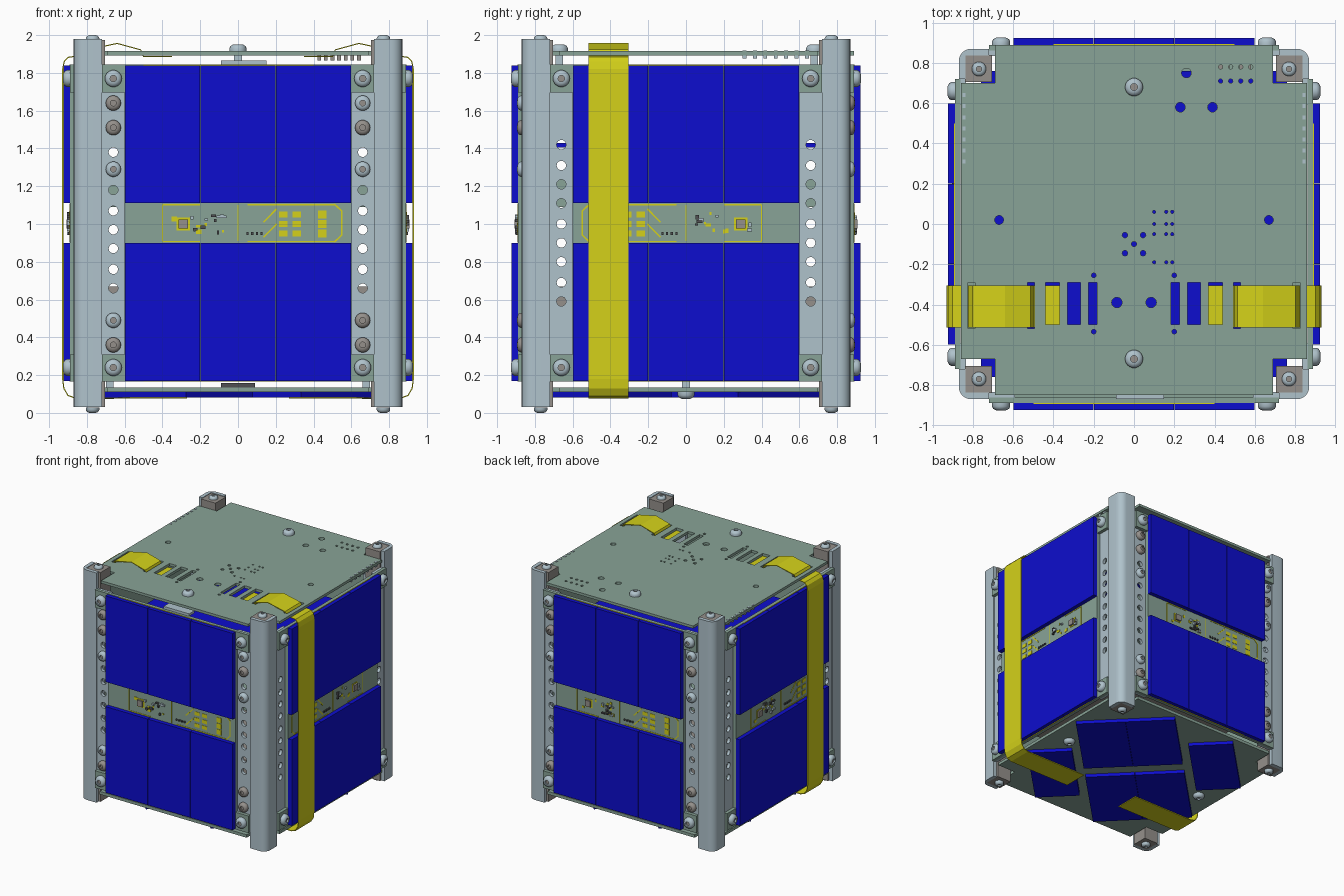
import bpy, bmesh, math, random
from mathutils import Matrix, Vector

if "Cube" in bpy.data.objects:
    bpy.data.objects.remove(bpy.data.objects["Cube"])
random.seed(4)


def material(name, rgb):
    m = bpy.data.materials.new(name)
    m.use_nodes = True
    m.diffuse_color = (*rgb, 1)
    m.node_tree.nodes["Principled BSDF"].inputs["Base Color"].default_value = (*rgb, 1)
    return m


BLUE = material("cell blue", (0.004, 0.004, 0.62))
GREEN = material("board green", (0.25, 0.37, 0.31))
METAL = material("pale metal", (0.43, 0.54, 0.60))
GREY = material("warm grey", (0.30, 0.28, 0.26))
YELLOW = material("tape yellow", (0.66, 0.64, 0.01))
DARK = material("chip dark", (0.08, 0.08, 0.085))


def add(name, mesh, matrix=Matrix()):
    ob = bpy.data.objects.new(name, mesh)
    bpy.context.collection.objects.link(ob)
    ob.matrix_world = matrix
    return ob


def box(name, lo, hi, mat, matrix=Matrix()):
    lo, hi = Vector(lo), Vector(hi)
    bm = bmesh.new()
    bmesh.ops.create_cube(bm, size=1)
    bmesh.ops.scale(bm, vec=hi - lo, verts=bm.verts)
    bmesh.ops.translate(bm, vec=(lo + hi) / 2, verts=bm.verts)
    me = bpy.data.meshes.new(name)
    bm.to_mesh(me)
    bm.free()
    me.materials.append(mat)
    return add(name, me, matrix)


def circle(x, y, r, n=14):
    return [(x + r * math.cos(math.tau * i / n), y + r * math.sin(math.tau * i / n)) for i in range(n)]


def rect(x0, x1, y0, y1):
    return [(x0, y0), (x1, y0), (x1, y1), (x0, y1)]


def plate(name, loops, lo, hi, mat, matrix=Matrix()):
    """Extrude an outline with holes from height lo to hi."""
    cu = bpy.data.curves.new(name, "CURVE")
    cu.dimensions, cu.fill_mode, cu.extrude = "2D", "BOTH", (hi - lo) / 2
    for pts in loops:
        sp = cu.splines.new("POLY")
        sp.points.add(len(pts) - 1)
        for p, (x, y) in zip(sp.points, pts):
            p.co = (x, y, 0, 1)
        sp.use_cyclic_u = True
    tmp = bpy.data.objects.new(name, cu)
    me = bpy.data.meshes.new_from_object(tmp)
    bpy.data.objects.remove(tmp)
    bpy.data.curves.remove(cu)
    me.transform(Matrix.Translation((0, 0, (lo + hi) / 2)))
    me.materials.clear()
    me.materials.append(mat)
    me.name = name
    me.shade_smooth()
    me.set_sharp_from_angle(angle=math.radians(35))
    return add(name, me, matrix)


def screw_mesh(mat):
    """Domed head with a socket, standing on z = 0."""
    bm = bmesh.new()
    rings = [(0.045, 0), (0.045, 0.016), (0.039, 0.028), (0.026, 0.035), (0.017, 0.036), (0.017, 0.024)]
    loops = [[bm.verts.new((x, y, z)) for x, y in circle(0, 0, r, 18)] for r, z in rings]
    for a, b in zip(loops, loops[1:]):
        for i in range(18):
            j = (i + 1) % 18
            bm.faces.new((a[i], a[j], b[j], b[i]))
    bm.faces.new(loops[-1]).material_index = 1
    bm.faces.new(loops[0][::-1])
    me = bpy.data.meshes.new("screw")
    bm.to_mesh(me)
    bm.free()
    me.materials.append(mat)
    me.materials.append(GREY)
    me.shade_smooth()
    me.set_sharp_from_angle(angle=math.radians(40))
    return me


SCREW, GREY_SCREW = screw_mesh(METAL), screw_mesh(GREY)


def screw(name, pos, matrix=Matrix(), mesh=SCREW, size=1.0, flip=False):
    m = matrix @ Matrix.Translation(pos)
    if flip:
        m = m @ Matrix.Rotation(math.pi, 4, "X")
    add(name, mesh, m @ Matrix.Scale(size, 4))


# Corner rails with end blocks
arc = [(0.81 + 0.06 * math.sin(a), 0.81 + 0.06 * math.cos(a)) for a in [i * math.pi / 12 for i in range(7)]]
rail = [(0.72, 0.87)] + arc + [(0.87, 0.72), (0.838, 0.72), (0.838, 0.838), (0.72, 0.838)]
for k in range(4):
    turn = Matrix.Rotation(k * math.pi / 2, 4, "Z")
    plate("corner_rail", [rail], 0.03, 1.98, METAL, turn)
    for lo, hi in ((0.03, 0.28), (1.72, 1.975)):
        box("rail_end_block", (0.705, 0.705, lo), (0.84, 0.84, hi), GREY, turn)
    screw("rail_top_screw", (0.77, 0.77, 1.971), turn, size=0.8)
    screw("rail_bottom_screw", (0.77, 0.77, 0.029), turn, size=0.8, flip=True)

# Side panels: u to the right, v up, w outwards
FRONT_HOLES = (0.66, 0.76, 0.87, 0.97, 1.07, 1.18, 1.38)
SIDE_HOLES = (0.59, 0.69, 0.80, 0.90, 1.00, 1.11, 1.21, 1.31, 1.42)
panel = [(0.72, 0.165), (0.72, 0.31), (0.6, 0.31), (0.6, 1.695), (0.72, 1.695), (0.72, 1.845)]
panel += [(-u, v) for u, v in reversed(panel)]
for k in range(4):
    face = Matrix.Rotation(k * math.pi / 2, 4, "Z") @ Matrix.Rotation(math.pi / 2, 4, "X")
    side = k % 2 == 1
    plate("panel_board", [panel], 0.862, 0.89, GREEN, face)
    for s in (-1, 1):
        holes = [circle(s * 0.66, v, 0.025) for v in (SIDE_HOLES if side else FRONT_HOLES)]
        u0, u1 = sorted((s * 0.59, s * 0.73))
        plate("rail_flange", [rect(u0, u1, 0.17, 1.84)] + holes, 0.835, 0.861, METAL, face)
        for v in (0.24, 1.77):
            screw("panel_screw", (s * 0.66, v, 0.89), face)
        if not side:
            for v in (0.36, 0.49, 1.29, 1.51, 1.64):
                grey = v in (0.36, 1.51) or (s < 0) == (v == 1.64)
                screw("flange_screw", (s * 0.66, v, 0.861), face, GREY_SCREW if grey and v != 1.29 else SCREW, 0.9)
    # Solar cells, three columns by two rows
    for c in (-1, 0, 1):
        for v0, v1 in ((0.17, 0.9), (1.11, 1.84)):
            box("solar_cell", (c * 0.4 - 0.198, v0, 0.888), (c * 0.4 + 0.198, v1, 0.925), BLUE, face)
    # Copper tracks and chips on the bare strip
    f = -1 if k == 1 else 1

    def flat(name, u, v, w, h, mat=YELLOW, t=0.003):
        box(name, (f * u - w / 2, v - h / 2, 0.889), (f * u + w / 2, v + h / 2, 0.89 + t), mat, face)

    for v in (0.168, 1.842):
        flat("edge_track", -0.05, v, 0.9, 0.006)
    for v in (0.908, 1.102):
        flat("track", -0.3, v, 0.2, 0.006)
        flat("track", 0.28, v, 0.46, 0.006)
    for u in (-0.4, 0.0):
        flat("cross_track", u, 1.005, 0.006, 0.19)
    flat("end_track", 0.55, 1.005, 0.008, 0.13)
    for s in (-1, 1):
        slant = face @ Matrix.Translation((f * 0.53, 1.005 + s * 0.082, 0.8915)) @ Matrix.Rotation(-s * f * 0.75, 4, "Z")
        box("slant_track", (-0.028, -0.004, -0.0015), (0.028, 0.004, 0.0015), YELLOW, slant)
        slant = face @ Matrix.Translation((f * 0.17, 1.005 + s * 0.04, 0.8915)) @ Matrix.Rotation(f * 0.8, 4, "Z")
        box("slant_track", (-0.05, -0.004, -0.0015), (0.05, 0.004, 0.0015), YELLOW, slant)
    for v in (0.95, 1.0, 1.05):
        for u in (0.24, 0.31, 0.445):
            flat("pad", u, v, 0.045, 0.03 if u < 0.4 else 0.042)
    flat("main_chip_pad", -0.29, 1.0, 0.07, 0.07)
    flat("main_chip", -0.29, 1.0, 0.05, 0.05, GREY, 0.018)
    for i in range(22):
        u, v = random.uniform(-0.35, -0.05), random.uniform(0.95, 1.06)
        if abs(u + 0.29) > 0.045:
            flat("small_part", u, v, random.uniform(0.01, 0.03), random.uniform(0.01, 0.025),
                 (YELLOW, DARK, METAL)[i % 3], 0.004 if i % 3 == 0 else 0.015)
    for i in range(4):
        flat("small_part", 0.05 + i * 0.025, 0.95, 0.012, 0.014, DARK, 0.01)

# Top and bottom boards: notched square
def notched(front, back):
    right = [(0.69, front), (0.69, -0.67), (0.86, -0.67), (0.86, 0.7), (0.69, 0.7), (0.69, back)]
    return right + [(-x, y) for x, y in reversed(right)]


cuts = [circle(x, y, 0.024) for x, y in ((0.26, 0.75), (0.23, 0.58), (0.39, 0.58))]
cuts += [circle(x, y, 0.011, 8) for x in (0.43, 0.48, 0.53, 0.58) for y in (0.71, 0.78)]
cuts += [circle(0, -0.1, 0.013, 8)]
cuts += [circle(x, y, 0.008, 8) for x in (0.1, 0.16, 0.19) for y in (-0.19, -0.05, 0.0, 0.06)]
for s in (-1, 1):
    cuts += [circle(s * 0.085, -0.39, 0.026), circle(s * 0.67, 0.02, 0.022)]
    cuts += [circle(s * 0.045, y, 0.014, 8) for y in (-0.055, -0.145)]
    cuts += [circle(s * 0.2, y, 0.012, 8) for y in (-0.255, -0.535)]
    for a, b in ((0.185, 0.225), (0.265, 0.33), (0.37, 0.44), (0.495, 0.53), (0.79, 0.825)):
        x0, x1 = sorted((s * a, s * b))
        cuts.append(rect(x0, x1, -0.52 if a > 0.45 else -0.5, -0.29))
plate("top_board", [notched(-0.85, 0.89)] + cuts, 1.893, 1.915, GREEN)
plate("bottom_board", [notched(-0.87, 0.87)], 0.11, 0.135, GREEN)
for y in (-0.67, 0.68):
    screw("top_screw", (0, y, 1.915))
    box("top_spacer", (-0.02, y - 0.02, 1.82), (0.02, y + 0.02, 1.9), METAL)
for x in (-0.68, 0.68):
    screw("bottom_screw", (x, 0, 0.11), flip=True)
    box("bottom_spacer", (x - 0.02, -0.02, 0.13), (x + 0.02, 0.02, 0.18), METAL)

# Connectors at the board edges
box("top_connector", (-0.09, -0.87, 1.845), (0.15, -0.8, 1.866), METAL)
box("bottom_connector", (-0.09, -0.87, 0.134), (0.09, -0.8, 0.158), DARK)
for i in range(7):
    box("top_part", (0.42 + i * 0.035, 0.72, 1.865), (0.44 + i * 0.035, 0.8, 1.895), GREY)
    for s in (-1, 1):
        y = 0.3 + i * 0.055
        box("edge_part", (s * 0.845 - 0.008, y, 1.875), (s * 0.845 + 0.008, y + 0.02, 1.918), METAL)

# Diagonal solar cells under the model
for s in (-1, 1):
    diag = Matrix.Rotation(math.pi / 4, 4, "Z") @ Matrix.Scale(s, 4, (1, 0, 0)) @ Matrix.Scale(s, 4, (0, 1, 0))
    for a, b in ((-0.4, -0.001), (0.001, 0.4)):
        box("bottom_cell", (0.07, a, 0.082), (0.79, b, 0.111), BLUE, diag)
    box("bottom_side_cell", (-0.36, 0.47, 0.082), (0.36, 0.83, 0.111), BLUE, diag)

# Inner boards
box("inner_blue_board", (-0.76, -0.76, 1.405), (0.76, 0.76, 1.43), BLUE)
box("inner_green_board", (-0.7, -0.7, 1.09), (0.7, 0.7, 1.24), GREEN)
box("inner_grey_board", (-0.7, -0.7, 0.55), (0.7, 0.7, 0.67), GREY)

# Tape aerials wrapping both sides
path = [(0.27, 0.078), (0.86, 0.078), (0.9, 0.092), (0.922, 0.13), (0.928, 0.18), (0.928, 1.82), (0.92, 1.86),
        (0.9, 1.882), (0.86, 1.888), (0.82, 1.888), (0.8, 1.922), (0.64, 1.956), (0.515, 1.922), (0.5, 1.886), (0.35, 1.886)]
bm = bmesh.new()
rows = [[bm.verts.new((x, y, z)) for y in (-0.515, -0.305)] for x, z in path]
for a, b in zip(rows, rows[1:]):
    bm.faces.new((a[0], b[0], b[1], a[1]))
me = bpy.data.meshes.new("tape_aerial")
bm.to_mesh(me)
bm.free()
me.materials.append(YELLOW)
tape = add("tape_aerial", me)
solid = tape.modifiers.new("thickness", "SOLIDIFY")
solid.thickness, solid.offset = 0.006, 0
tape.modifiers.new("mirror", "MIRROR")
